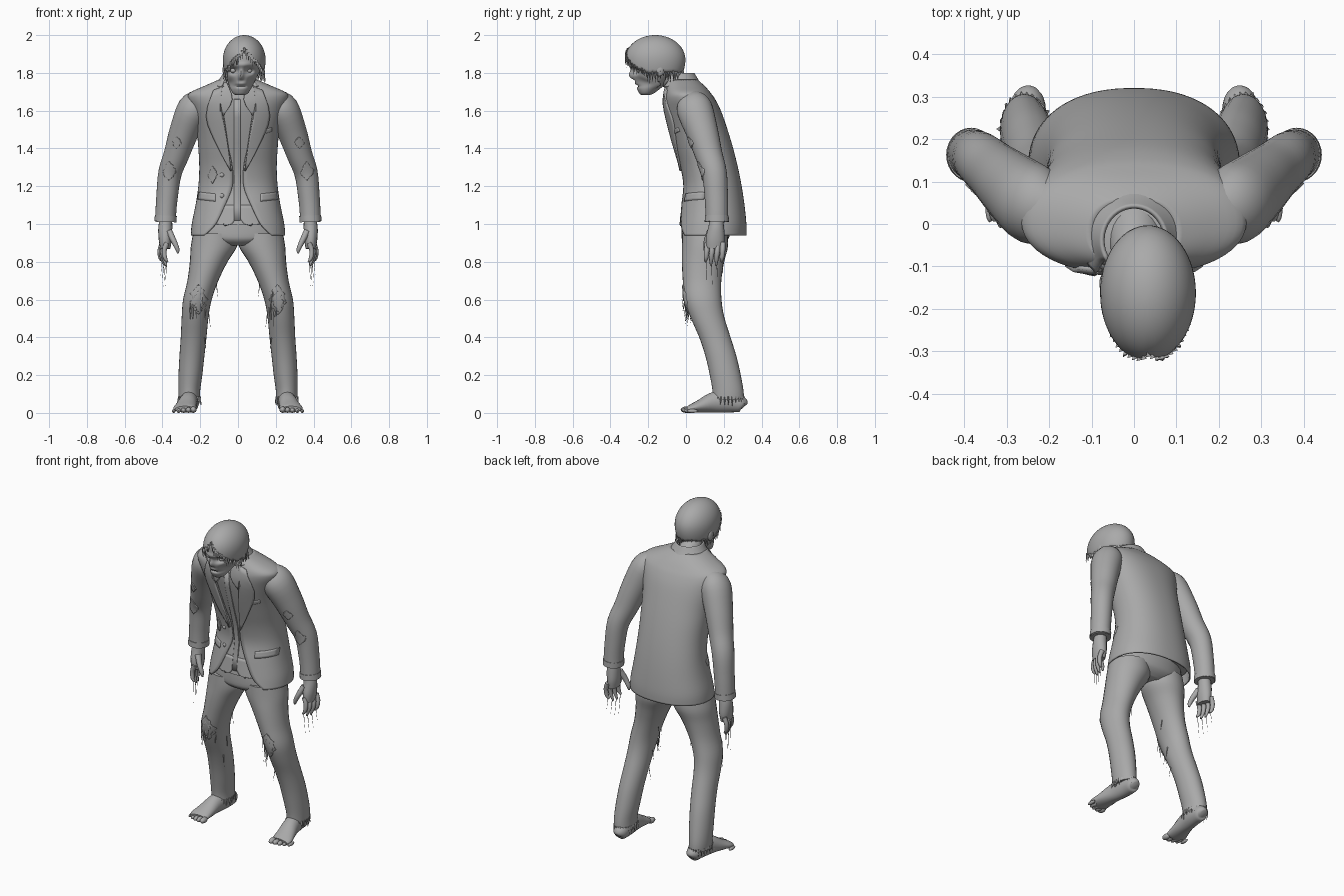
import bpy, bmesh, math, random
from mathutils import Vector
from mathutils.bvhtree import BVHTree

random.seed(4)
cube = bpy.data.objects.get("Cube")
if cube:
    bpy.data.objects.remove(cube)

grey = bpy.data.materials.new("plain grey")
grey.use_nodes = True
TONE = (0.4, 0.4, 0.4, 1)
grey.diffuse_color = TONE
grey.node_tree.nodes["Principled BSDF"].inputs["Base Color"].default_value = TONE
trees = {}


def finish(name, bm, thick=0, recalc=True):
    """Turn a bmesh into a smooth shaded object and remember its surface."""
    bmesh.ops.remove_doubles(bm, verts=bm.verts, dist=0.00005)
    if recalc:
        bmesh.ops.recalc_face_normals(bm, faces=bm.faces)
    trees[name] = BVHTree.FromBMesh(bm)
    mesh = bpy.data.meshes.new(name)
    bm.to_mesh(mesh)
    bm.free()
    mesh.materials.append(grey)
    ob = bpy.data.objects.new(name, mesh)
    bpy.context.collection.objects.link(ob)
    bpy.ops.object.select_all(action="DESELECT")
    ob.select_set(True)
    bpy.context.view_layer.objects.active = ob
    bpy.ops.object.shade_smooth_by_angle(angle=math.radians(50))
    if thick:
        mod = ob.modifiers.new("thickness", "SOLIDIFY")
        mod.thickness, mod.offset = thick, -1
    return ob


def spline(keys, sub):
    """Catmull-Rom interpolation of whole key tuples."""
    out = []
    for i in range(len(keys) - 1):
        quad = [keys[max(i - 1, 0)], keys[i], keys[i + 1], keys[min(i + 2, len(keys) - 1)]]
        for j in range(sub):
            t = j / sub
            out.append([b + t / 2 * (c - a + t * (2*a - 5*b + 4*c - d + t * (3*(b - c) + d - a)))
                        for a, b, c, d in zip(*quad)])
    return out + [list(keys[-1])]


def skin(bm, rings, closed=True, caps=True):
    rows = [[bm.verts.new(p) for p in r] for r in rings]
    n = len(rows[0])
    for a, b in zip(rows, rows[1:]):
        for i in range(n if closed else n - 1):
            k = (i + 1) % n
            bm.faces.new((a[i], a[k], b[k], b[i]))
    if caps:
        bm.faces.new(rows[0])
        bm.faces.new(rows[-1])


def loft(name, keys, seg=28, sub=4, flat=False, power=2.0, thick=0, sculpt=None):
    """Rings of (x, y, z, width, depth[, front opening]) along a path."""
    pts = spline(keys, sub)
    is_open = len(keys[0]) > 5
    rings = []
    for i, k in enumerate(pts):
        t = Vector(pts[min(i + 1, len(pts) - 1)][:3]) - Vector(pts[max(i - 1, 0)][:3])
        t = Vector((0, 0, 1)) if flat else t.normalized()
        u = (Vector((1, 0, 0)) - t * t.x).normalized()
        v = t.cross(u)
        a0 = math.asin(min(1, max(0, k[5]) / k[3]) ** (power / 2)) if is_open else 0
        ring = []
        for j in range(seg):
            a = -math.pi / 2 + a0 + (2 * math.pi - 2 * a0) * j / (seg - 1 if is_open else seg)
            c, s = (math.copysign(abs(f) ** (2 / power), f) for f in (math.cos(a), math.sin(a)))
            p = Vector(k[:3]) + u * c * k[3] + v * s * k[4]
            ring.append(sculpt(p) if sculpt else p)
        rings.append(ring)
    bm = bmesh.new()
    skin(bm, rings, not is_open, not is_open)
    return finish(name, bm, thick)


def patch(name, target, left, right, lift=0.005, sub=3):
    """Thin plate between two (x, z) edges, laid on the front of a part."""
    rings = []
    for a, b in zip(spline(left, 1 if sub == 1 else sub), spline(right, sub)):
        row = []
        for i in range(9):
            x, z = (p + (q - p) * i / 8 for p, q in zip(a, b))
            hit = trees[target].ray_cast(Vector((x, -1, z)), Vector((0, 1, 0)))[0]
            if hit is None:
                hit = trees[target].find_nearest(Vector((x, -0.1, z)))[0]
            row.append(hit + Vector((0, -lift, 0)))
        rings.append(row)
    bm = bmesh.new()
    skin(bm, rings, False, False)
    bmesh.ops.recalc_face_normals(bm, faces=bm.faces)
    if sum(f.normal.y for f in bm.faces) > 0:
        bmesh.ops.reverse_faces(bm, faces=bm.faces)
    finish(name, bm, lift + 0.003, False)


def tear(name, target, x, z, w, h):
    """Ragged hole edge with spiky sides."""
    sides = []
    for s in (-1, 1):
        sides.append([(x + s * w * math.sin(math.pi * i / 10) * random.uniform(0.6, 1.1) + s * 0.001,
                       z + h * (1 - i / 5)) for i in range(11)])
    patch(name, target, *sides, lift=0.006, sub=1)


def spikes(name, items):
    """Three sided slivers (root, tip, radius) for frays, hair and threads."""
    bm = bmesh.new()
    for root, tip, r in items:
        d = (Vector(tip) - Vector(root)).normalized()
        u = d.orthogonal().normalized()
        v = d.cross(u)
        base = [bm.verts.new(Vector(root) + r * (u * math.cos(a) + v * math.sin(a)))
                for a in (0, 2.1, 4.2)]
        top = bm.verts.new(tip)
        for i in range(3):
            bm.faces.new((base[i], base[(i + 1) % 3], top))
        bm.faces.new(base)
    finish(name, bm)


def ball(name, centre, size):
    bm = bmesh.new()
    bmesh.ops.create_uvsphere(bm, u_segments=14, v_segments=8, radius=1)
    for v in bm.verts:
        v.co = Vector(centre) + Vector(c * s for c, s in zip(v.co, size))
    finish(name, bm)


# Jacket and shirt share one trunk profile: z, front, back, half width, opening
trunk = [(0.94, -0.055, 0.32, 0.25, 0.18), (1.0, -0.045, 0.32, 0.245, 0.12),
         (1.1, -0.03, 0.31, 0.225, 0.07), (1.2, -0.015, 0.295, 0.21, 0.03),
         (1.3, -0.03, 0.275, 0.205, 0.03), (1.4, -0.06, 0.25, 0.21, 0.05),
         (1.5, -0.09, 0.22, 0.22, 0.065), (1.6, -0.115, 0.185, 0.245, 0.08),
         (1.66, -0.12, 0.155, 0.265, 0.085), (1.695, -0.115, 0.13, 0.255, 0.08),
         (1.73, -0.11, 0.1, 0.18, 0.07), (1.765, -0.105, 0.06, 0.1, 0.06)]
loft("jacket", [(0, (f + b) / 2, z, w, (b - f) / 2, g) for z, f, b, w, g in trunk],
     seg=56, flat=True, power=2.25, thick=0.008)
loft("shirt", [(0, (f + b) / 2, z - 0.004, w - 0.014, (b - f) / 2 - 0.013) for z, f, b, w, g in trunk[1:]],
     seg=48, flat=True, power=2.25)
loft("jacket_collar", [(0, -0.03, 1.73, 0.13, 0.12, 0.09), (0, -0.03, 1.765, 0.1, 0.095, 0.075),
                       (0, -0.04, 1.8, 0.078, 0.085, 0.065)], flat=True, thick=0.01)
loft("neck", [(0, 0.03, 1.68, 0.07, 0.065), (0.005, -0.05, 1.75, 0.062, 0.06),
              (0.025, -0.15, 1.81, 0.055, 0.055)])
loft("hips", [(0, 0.1, 0.885, 0.1, 0.08), (0, 0.1, 0.91, 0.2, 0.115),
              (0, 0.105, 0.95, 0.235, 0.13), (0, 0.12, 1.08, 0.205, 0.14)], flat=True)
patch("shirt_placket", "shirt", [(-0.02, 1.66), (-0.02, 1.3), (-0.02, 1.02)],
      [(0.012, 1.66), (0.012, 1.3), (0.012, 1.02)])

for s, side in ((1, "left"), (-1, "right")):
    def M(keys):
        return [(k[0] * s,) + tuple(k[1:]) for k in keys]

    # Jacket and shirt details
    patch(side + "_lapel", "jacket", M([(0.075, 1.73), (0.085, 1.6), (0.06, 1.45), (0.035, 1.28)]),
          M([(0.13, 1.71), (0.17, 1.57), (0.12, 1.43), (0.04, 1.28)]), 0.01)
    patch(side + "_shirt_collar", "shirt", M([(0.06, 1.75), (0.03, 1.66), (0.075, 1.575)]),
          M([(0.09, 1.75), (0.1, 1.66), (0.08, 1.575)]), 0.018)
    patch(side + "_shirt_tail", "shirt", M([(0.0, 1.1), (0.01, 1.03), (0.08, 0.95)]),
          M([(0.07, 1.1), (0.11, 1.03), (0.13, 0.96)]), 0.004)
    patch(side + "_pocket_flap", "jacket", M([(0.12, 1.16), (0.12, 1.12)]),
          M([(0.212, 1.17), (0.215, 1.13)]))

    # Sleeve
    sleeve = side + "_sleeve"
    loft(sleeve, M([(0.19, 0.03, 1.655, 0.06, 0.07), (0.235, 0.045, 1.61, 0.085, 0.095),
                    (0.285, 0.085, 1.49, 0.078, 0.085), (0.325, 0.12, 1.37, 0.068, 0.073),
                    (0.36, 0.15, 1.27, 0.062, 0.066), (0.375, 0.16, 1.15, 0.057, 0.062),
                    (0.382, 0.163, 1.06, 0.055, 0.06), (0.383, 0.163, 1.01, 0.055, 0.06)]))
    loft(side + "_cuff_band", M([(0.382, 0.163, 1.045, 0.058, 0.063),
                                 (0.384, 0.163, 1.012, 0.059, 0.064)]), sub=1)
    tear(side + "_elbow_tear", sleeve, s * 0.365, 1.28, 0.035, 0.05)
    tear(side + "_upper_sleeve_tear", sleeve, s * 0.325, 1.43, 0.025, 0.03)

    # Hand with thumb and fingers
    loft(side + "_palm", M([(0.38, 0.16, 1.03, 0.032, 0.035), (0.385, 0.16, 0.98, 0.037, 0.042),
                            (0.385, 0.155, 0.92, 0.035, 0.05), (0.385, 0.152, 0.87, 0.027, 0.045)]), seg=16)
    loft(side + "_thumb", M([(0.365, 0.13, 0.96, 0.018, 0.02), (0.34, 0.11, 0.91, 0.015, 0.016),
                             (0.322, 0.105, 0.87, 0.012, 0.013), (0.317, 0.105, 0.845, 0.005, 0.005)]), seg=10)
    threads = []
    for i in range(4):
        y, x = 0.112 + 0.028 * i, 0.376 + 0.008 * i
        end = 0.8 - 0.02 * (i in (1, 2))
        loft(f"{side}_finger_{i + 1}", M([(x, y, 0.9, 0.014, 0.015), (x + 0.014, y - 0.002, 0.86, 0.013, 0.014),
                                          (x + 0.01, y - 0.006, 0.82, 0.011, 0.012),
                                          (x - 0.004, y - 0.008, end, 0.005, 0.005)]), seg=10)
        threads.append(((s * x, y - 0.006, end + 0.02), (s * (x + 0.01), y, end - 0.14 + 0.02 * i), 0.0025))

    # Trouser leg
    leg = side + "_trouser_leg"
    loft(leg, M([(0.12, 0.1, 0.95, 0.118, 0.12), (0.128, 0.1, 0.88, 0.122, 0.122),
                 (0.155, 0.09, 0.8, 0.1, 0.112), (0.186, 0.085, 0.7, 0.082, 0.102),
                 (0.215, 0.09, 0.6, 0.076, 0.098), (0.227, 0.112, 0.51, 0.071, 0.09),
                 (0.235, 0.153, 0.4, 0.068, 0.083), (0.244, 0.185, 0.3, 0.066, 0.082),
                 (0.252, 0.208, 0.2, 0.063, 0.082), (0.258, 0.222, 0.12, 0.058, 0.082),
                 (0.258, 0.224, 0.07, 0.056, 0.083)]), flat=True)
    tear(side + "_knee_tear", leg, s * 0.21, 0.6, 0.05, 0.08)
    tear(side + "_knee_skin", leg, s * 0.21, 0.59, 0.03, 0.055)
    for i in range(9):
        x, z = s * (0.21 + random.uniform(-0.05, 0.05)), 0.6 + random.uniform(-0.06, 0.05)
        y = trees[leg].ray_cast(Vector((x, -1, z)), Vector((0, 1, 0)))[0].y
        threads.append(((x, y, z), (x, y - 0.012, z - random.uniform(0.05, 0.1)), 0.004))
    for z in (0.68, 0.52, 0.4):
        p = trees[leg].ray_cast(Vector((0, 0.11, z)), Vector((s, 0, 0)))[0]
        if p:
            threads.append((p, p + Vector((-s * 0.01, -0.005, -0.08)), 0.003))
    # Frayed trouser hem
    for i in range(26):
        a = 2 * math.pi * i / 26
        root = Vector((s * 0.258 + 0.054 * math.cos(a), 0.224 + 0.081 * math.sin(a), 0.085))
        out = Vector((math.cos(a), math.sin(a), 0)) * random.uniform(0, 0.014)
        threads.append((root, root + out - Vector((0, 0, random.uniform(0.03, 0.05))), 0.008))
    spikes(side + "_threads", threads)

    # Bare foot with toes
    loft(side + "_foot", M([(0.25, 0.31, 0.035, 0.018, 0.02), (0.25, 0.295, 0.045, 0.038, 0.042),
                            (0.252, 0.23, 0.06, 0.046, 0.058), (0.262, 0.15, 0.056, 0.047, 0.055),
                            (0.274, 0.08, 0.037, 0.055, 0.036), (0.283, 0.03, 0.024, 0.06, 0.023),
                            (0.283, 0.01, 0.02, 0.05, 0.016)]), seg=20)
    for i in range(5):
        r = 0.02 - 0.002 * i
        ball(f"{side}_toe_{i + 1}", (s * (0.236 + 0.026 * i), 0.002 + 0.002 * i * i, r * 0.85),
             (r * 0.85, 0.03, r * 0.85))

# Jacket buttons, breast pocket and a torn hole
for z in (1.26, 1.15):
    y = trees["jacket"].ray_cast(Vector((-0.085, -1, z)), Vector((0, 1, 0)))[0].y
    ball("jacket_button", (-0.085, y, z), (0.012, 0.007, 0.012))
patch("breast_pocket", "jacket", [(0.12, 1.49), (0.12, 1.47)], [(0.18, 1.51), (0.18, 1.49)])
tear("jacket_tear", "jacket", -0.135, 1.26, 0.022, 0.045)

# Gaunt face: hollows (positive) and ridges (negative) as x, z, width, height, depth
dents = [(-0.043, 1.812, 0.024, 0.017, 0.035), (0.043, 1.812, 0.024, 0.017, 0.035),
         (-0.06, 1.745, 0.022, 0.026, 0.03), (0.06, 1.745, 0.022, 0.026, 0.03),
         (0, 1.787, 0.012, 0.024, -0.02), (0, 1.758, 0.014, 0.01, 0.012),
         (0, 1.73, 0.03, 0.007, 0.016), (0, 1.843, 0.06, 0.012, -0.008)]


def hollow(p):
    if p.y < -0.16:
        for x, z, w, h, d in dents:
            p.y += d * math.exp(-((p.x - 0.017 - x) / w) ** 2 - ((p.z - z) / h) ** 2)
    return p


loft("face", [(0.012, -0.215, 1.682, 0.022, 0.02), (0.013, -0.207, 1.695, 0.042, 0.042),
              (0.016, -0.19, 1.74, 0.066, 0.08), (0.022, -0.175, 1.79, 0.084, 0.11),
              (0.028, -0.17, 1.84, 0.098, 0.128), (0.033, -0.17, 1.9, 0.1, 0.13),
              (0.033, -0.165, 1.95, 0.08, 0.11)], seg=72, sub=8, flat=True, sculpt=hollow)
for s, side in ((1, "left"), (-1, "right")):
    ball(side + "_eye", (0.017 + s * 0.043, -0.245, 1.812), (0.015, 0.015, 0.013))
    ball(side + "_ear", (0.03 + s * 0.1, -0.14, 1.815), (0.012, 0.024, 0.034))

# Hair cap parted at the front, with ragged locks along its edge
rings, locks = [], []
for i in range(64):
    a = 2 * math.pi * i / 64
    around = min(a, 2 * math.pi - a)
    low = 1.925 - 0.13 * min(1, around / 1.25) ** 0.8 + random.uniform(-0.006, 0.006)
    column = []
    for j in range(17):
        z = 2 - (2 - low) * (j / 16) ** 2
        h = (z - 1.87) / 0.13
        r = math.sqrt(max(0, 1 - h * h)) if h > 0 else 1 - 0.3 * h * h
        column.append(Vector((0.033 + 0.113 * r * math.sin(a), -0.163 - 0.16 * r * math.cos(a), z)))
    rings.append(column)
    out = Vector((math.sin(a), -math.cos(a), 0)) * random.uniform(-0.008, 0.012)
    drop = random.uniform(0.02, 0.05)
    locks.append((column[-1] + Vector((0, 0, 0.01)), column[-1] + out - Vector((0, 0, drop)), 0.008))
bm = bmesh.new()
skin(bm, rings + rings[:1], False, False)
finish("hair", bm, 0.006)
spikes("hair_locks", locks)
